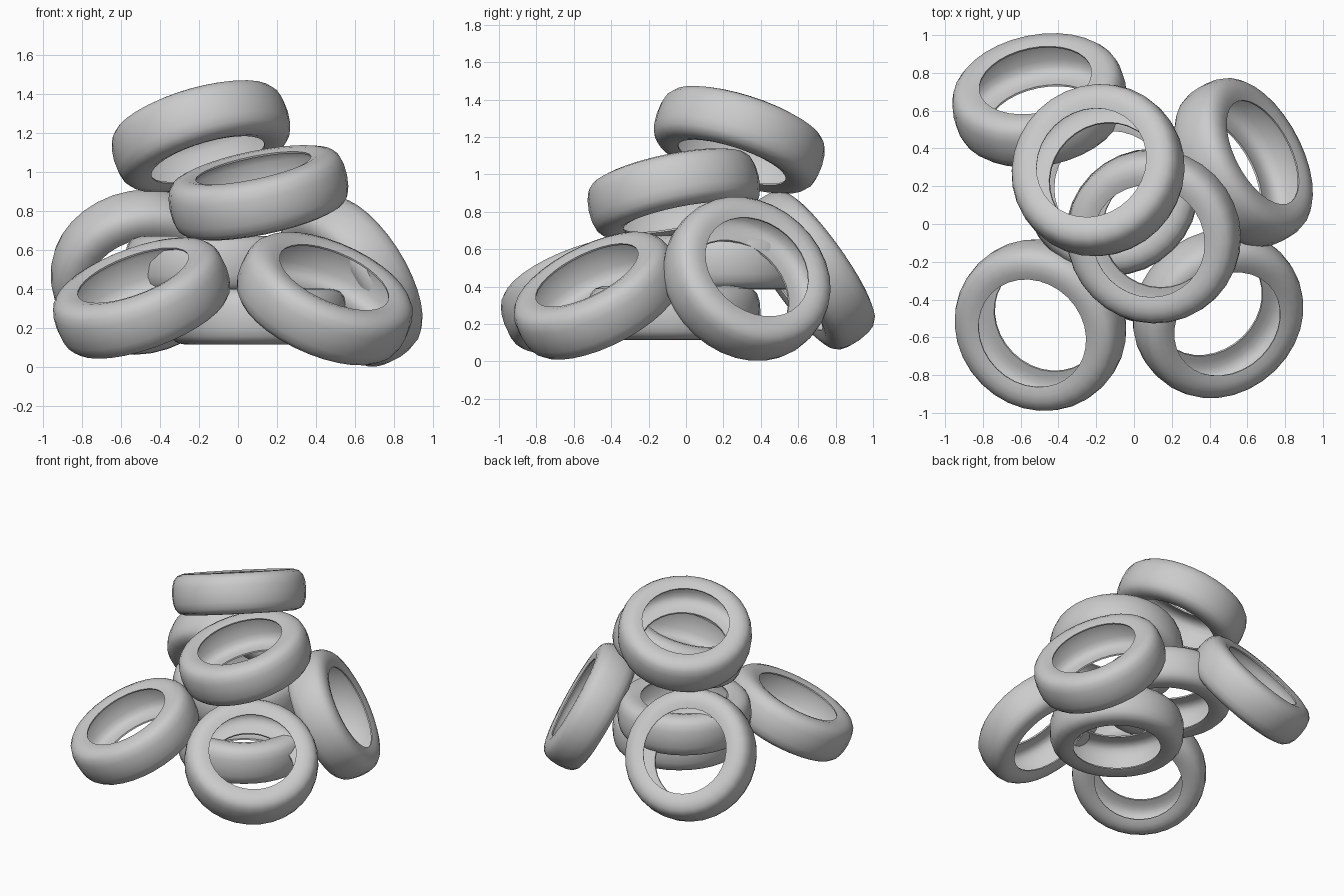
import bpy, math
from mathutils import Vector

if "Cube" in bpy.data.objects:
    bpy.data.objects.remove(bpy.data.objects["Cube"])

SEGMENTS = 32

# Half cross-sections (radius, offset along axle), bore edge to tread centre
OUTER = [(0.302, 0.132), (0.345, 0.144), (0.385, 0.142), (0.422, 0.129),
         (0.446, 0.102), (0.459, 0.060), (0.464, 0.0)]
# Hollow inside of the tyre, tread centre back to bore edge
INNER = [(0.442, 0.0), (0.438, 0.058), (0.427, 0.092), (0.409, 0.112),
         (0.380, 0.123), (0.345, 0.126), (0.304, 0.122)]
PROFILE = (OUTER + [(r, -z) for r, z in reversed(OUTER[:-1])]
           + [(r, -z) for r, z in reversed(INNER[1:])][::-1]
           + [])
# Closed loop: outer skin top to bottom, then hollow skin bottom to top
PROFILE = (OUTER + [(r, -z) for r, z in reversed(OUTER[:-1])]
           + [(r, -z) for r, z in reversed(INNER[1:])] + INNER)


def make_tyre(name, centre, axle):
    """Hollow ring made by sweeping the closed profile around the axle."""
    n = len(PROFILE)
    verts, faces = [], []
    for i in range(SEGMENTS):
        a = 2 * math.pi * i / SEGMENTS
        verts += [(r * math.cos(a), r * math.sin(a), z) for r, z in PROFILE]
        j = (i + 1) % SEGMENTS
        for k in range(n):
            m = (k + 1) % n
            faces.append((j * n + k, j * n + m, i * n + m, i * n + k))
    mesh = bpy.data.meshes.new(name)
    mesh.from_pydata(verts, [], faces)
    mesh.update()
    ob = bpy.data.objects.new(name, mesh)
    bpy.context.collection.objects.link(ob)
    ob.location = centre
    ob.rotation_mode = 'QUATERNION'
    ob.rotation_quaternion = Vector((0, 0, 1)).rotation_difference(Vector(axle).normalized())
    bpy.ops.object.select_all(action='DESELECT')
    ob.select_set(True)
    bpy.context.view_layer.objects.active = ob
    bpy.ops.object.shade_smooth_by_angle(angle=math.radians(40))
    return ob


# Flat tyres stacked in the core of the pile
make_tyre("core_tyre_lower", (0.10, -0.065, 0.26), (0, 0, 1))
make_tyre("core_tyre_upper", (-0.12, 0.19, 0.53), (0, 0, 1))

# Tilted tyres on top
make_tyre("upper_tyre", (0.105, -0.065, 0.895), (-0.20, -0.20, 0.96))
make_tyre("top_tyre", (-0.19, 0.285, 1.185), (-0.27, 0.30, 0.915))

# Tyres leaning against the pile
make_tyre("front_left_tyre", (-0.495, -0.535, 0.355), (-0.33, -0.33, 0.88))
make_tyre("front_right_tyre", (0.445, -0.475, 0.352), (0.37, -0.42, 0.83))
make_tyre("back_right_tyre", (0.58, 0.325, 0.442), (0.77, 0.41, 0.48))
make_tyre("back_left_tyre", (-0.50, 0.655, 0.488), (-0.17, 0.80, 0.57))
